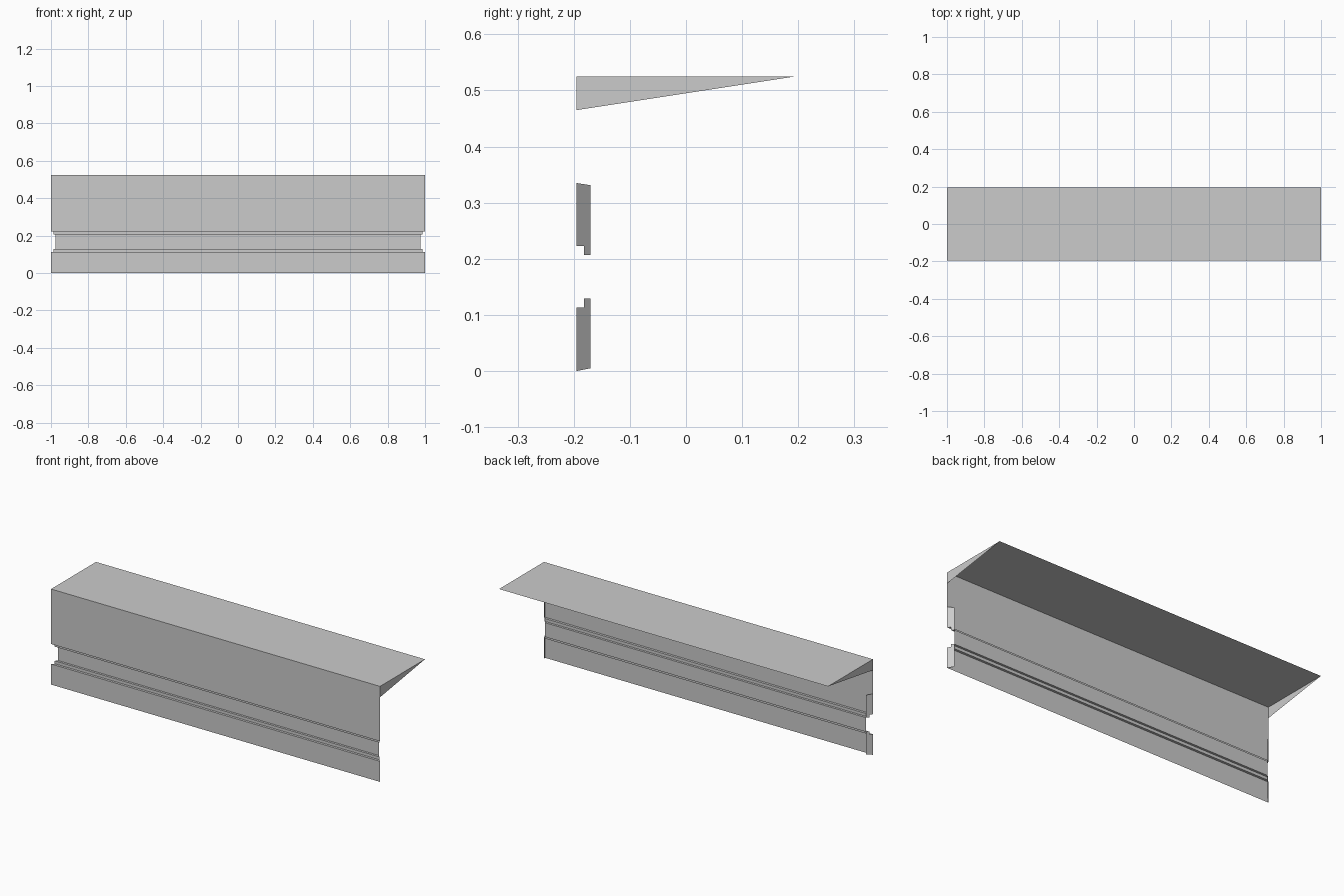
import bpy

cube = bpy.data.objects.get("Cube")
if cube:
    bpy.data.objects.remove(cube, do_unlink=True)

metal = bpy.data.materials.new("light grey metal")
metal.use_nodes = True
grey = (0.6, 0.6, 0.6, 1)
metal.diffuse_color = grey
metal.node_tree.nodes["Principled BSDF"].inputs["Base Color"].default_value = grey

FRONT, STEP, BACK = -0.195, -0.182, -0.17
TOP = 0.525


def make(name, verts, faces):
    mesh = bpy.data.meshes.new(name)
    mesh.from_pydata(verts, [], faces)
    mesh.materials.append(metal)
    ob = bpy.data.objects.new(name, mesh)
    bpy.context.collection.objects.link(ob)
    return ob


def half_width(y):
    # the recess gets narrower as it gets deeper
    return 1 - (y - FRONT)


# Front sheet: stepped profile swept across the width
profile = [(FRONT, 0), (FRONT, 0.113), (STEP, 0.113), (STEP, 0.129),
           (BACK, 0.129), (BACK, 0.207), (STEP, 0.207), (STEP, 0.223),
           (FRONT, 0.223), (FRONT, TOP)]
verts = [(s * half_width(y), y, z) for y, z in profile for s in (-1, 1)]
faces = [(i, i + 1, i + 3, i + 2) for i in range(0, len(verts) - 2, 2)]
make("front_panel", verts, faces)

# Top sheet
make("top_panel", [(-1, FRONT, TOP), (1, FRONT, TOP), (1, -FRONT, TOP), (-1, -FRONT, TOP)],
     [(0, 1, 2, 3)])

# Ends: triangular gussets and the mitred flanges beside the recess
for side, s in (("right", -1), ("left", 1)):
    make(side + "_gusset", [(s, FRONT, 0.465), (s, -FRONT, TOP), (s, FRONT, TOP)],
         [(0, 1, 2)[::s]])
    for level, outer, lean, ledge, lip in (("lower", 0, 0.005, 0.113, 0.129),
                                           ("upper", 0.335, -0.004, 0.223, 0.207)):
        def at(y, z):
            return (s * half_width(y), y, z)
        mid = outer + lean / 2
        pts = [at(FRONT, outer), at(STEP, mid), at(STEP, ledge), at(FRONT, ledge),
               at(BACK, outer + lean), at(BACK, lip), at(STEP, lip)]
        order = s if level == "lower" else -s
        make(side + "_" + level + "_flange", pts,
             [(0, 1, 2, 3)[::order], (1, 4, 5, 6, 2)[::order]])
